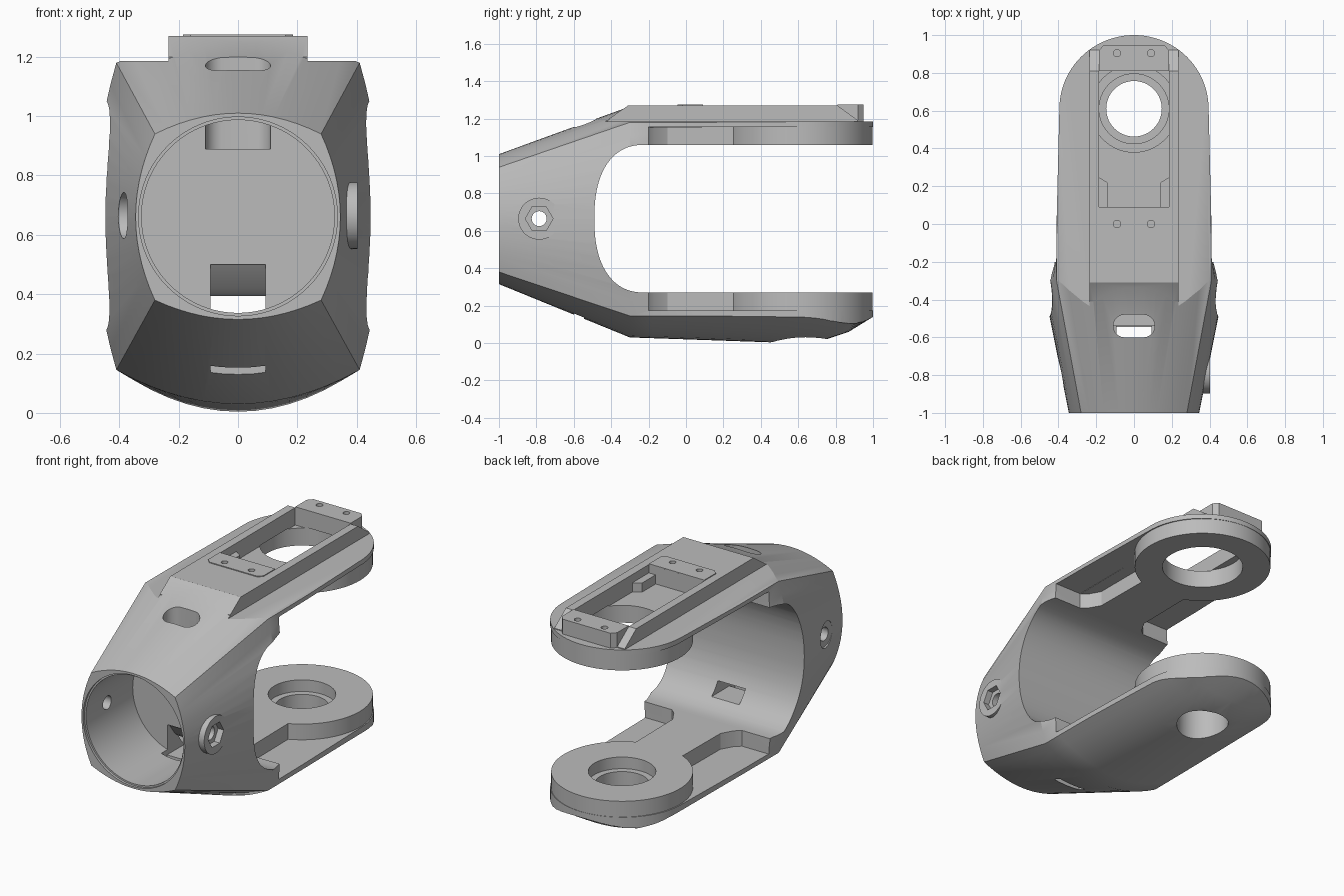
import bpy, bmesh, math
from math import sin, cos, pi

if "Cube" in bpy.data.objects:
    bpy.data.objects.remove(bpy.data.objects["Cube"])

grey = bpy.data.materials.new("light_grey")
grey.use_nodes = True
grey.diffuse_color = (0.5, 0.5, 0.5, 1)
grey.node_tree.nodes["Principled BSDF"].inputs["Base Color"].default_value = (0.5, 0.5, 0.5, 1)


def loft(name, rings):
    """Closed solid through matching rings of points."""
    bm = bmesh.new()
    loops = [[bm.verts.new(p) for p in ring] for ring in rings]
    n = len(loops[0])
    for a, b in zip(loops, loops[1:]):
        for i in range(n):
            bm.faces.new((a[i], a[(i + 1) % n], b[(i + 1) % n], b[i]))
    bm.faces.new(loops[0][::-1])
    bm.faces.new(loops[-1])
    bmesh.ops.recalc_face_normals(bm, faces=bm.faces)
    mesh = bpy.data.meshes.new(name)
    bm.to_mesh(mesh)
    bm.free()
    mesh.materials.append(grey)
    ob = bpy.data.objects.new(name, mesh)
    bpy.context.collection.objects.link(ob)
    return ob


def prism(name, outline, axis, lo, hi):
    """Extrude a 2D outline along an axis: x takes (y, z), y takes (x, z), z takes (x, y)."""
    def put(p, t):
        q = list(p)
        q.insert("xyz".index(axis), t)
        return q
    return loft(name, [[put(p, t) for p in outline] for t in (lo, hi)])


def box(name, x0, x1, y0, y1, z0, z1):
    return prism(name, [(x0, y0), (x1, y0), (x1, y1), (x0, y1)], "z", z0, z1)


def circle(cx, cy, r, n=64):
    return [(cx + r * cos(2 * pi * i / n), cy + r * sin(2 * pi * i / n)) for i in range(n)]


def combine(target, tool, how):
    mod = target.modifiers.new(how, "BOOLEAN")
    mod.operation, mod.object, mod.solver = how, tool, "EXACT"
    bpy.context.view_layer.objects.active = target
    bpy.ops.object.modifier_apply(modifier=mod.name)
    bpy.data.objects.remove(tool)


MID = 0.662     # bore axis height
EYE = 0.61      # pivot eye position
SEG = 14


# Cross-section with four bowed sides meeting at corners
def section(y, cx, lo, hi, side, bottom, top):
    pts = []
    ts = [-1 + 2 * i / SEG for i in range(SEG)]
    for t in ts:
        pts.append((cx * t, y, lo + (bottom - lo) * (1 - t * t)))
    for t in ts:
        pts.append((cx + (side - cx) * (1 - t * t), y, (lo + hi) / 2 + t * (hi - lo) / 2))
    for t in ts:
        pts.append((-cx * t, y, hi + (top - hi) * (1 - t * t)))
    for t in ts:
        pts.append((-cx - (side - cx) * (1 - t * t), y, (lo + hi) / 2 - t * (hi - lo) / 2))
    return pts


body = loft("yoke_body", [
    section(-1, 0.28, 0.38, 0.94, 0.345, 0.315, 1.01),
    section(-0.3, 0.41, 0.145, 1.18, 0.485, 0.03, 1.265),
    section(-0.18, 0.41, 0.145, 1.18, 0.42, 0.026, 1.265),
    section(0.45, 0.405, 0.145, 1.18, 0.41, 0.004, 1.265),
    section(0.75, 0.405, 0.145, 1.18, 0.41, 0.02, 1.265),
    section(0.87, 0.405, 0.145, 1.18, 0.41, 0.06, 1.265),
    section(1.0, 0.405, 0.145, 1.18, 0.41, 0.14, 1.265)])

# Rounded arm ends in plan
arc = [(0.395 * cos(pi * i / 48), EYE + 0.39 * sin(pi * i / 48)) for i in range(49)]
plan = [(0.6, -1.1), (0.6, -0.22), (0.415, -0.2)] + arc + [(-0.415, -0.2), (-0.6, -0.22), (-0.6, -1.1)]
combine(body, prism("plan_shape", plan, "z", -0.2, 1.6), "INTERSECT")

# Open mouth between the arms, with a rounded back wall
mouth = []
for i in range(41):
    a = pi / 2 + pi * i / 40
    c, s = cos(a), sin(a)
    mouth.append((-0.22 - 0.27 * abs(c) ** 0.85,
                  0.665 + 0.395 * math.copysign(abs(s) ** 0.85, s)))
mouth += [(1.2, 0.27), (1.2, 1.06)]
combine(body, prism("mouth_cut", mouth, "x", -1, 1), "DIFFERENCE")
combine(body, box("arm_relief", -1, 1, -0.2, 1.2, 0.175, 1.155), "DIFFERENCE")

# Flat shoulders beside the raised rail frame
for s in (-1, 1):
    combine(body, box("shoulder_cut", min(s * 0.235, s * 0.7), max(s * 0.235, s * 0.7),
                      -0.6, 1.2, 1.185, 1.5), "DIFFERENCE")
combine(body, box("rear_top_cut", -0.5, 0.5, 0.83, 1.2, 1.185, 1.5), "DIFFERENCE")

# Rail frame
rail = [(-0.42, 1.15), (-0.41, 1.2), (-0.31, 1.27), (0.81, 1.27), (0.92, 1.19), (0.92, 1.16)]
combine(body, prism("rail_frame", rail, "x", -0.235, 0.235), "UNION")

# Pivot eyes and the necks that join them to the back wall
for z0, z1 in ((0.16, 0.27), (1.06, 1.17)):
    combine(body, prism("pivot_eye", circle(0, EYE, 0.388, 96), "z", z0, z1), "UNION")
    neck = [(-0.28, -0.24), (0.28, -0.24), (0.2, -0.17), (0.16, -0.1), (0.155, 0.35),
            (-0.155, 0.35), (-0.16, -0.1), (-0.2, -0.17)]
    combine(body, prism("neck", neck, "z", z0, z1), "UNION")

# Side boss for the clamp bolt
BOLT = (-0.785, 0.665)
combine(body, prism("bolt_boss", circle(*BOLT, 0.112, 48), "x", 0.34, 0.402), "UNION")

# Mounting pads at both ends of the window
pad_rear = [(-0.185, 0.81), (0.185, 0.81), (0.185, 0.92), (0.16, 0.948), (-0.16, 0.948), (-0.185, 0.92)]
pad_front = [(-0.185, 0.09), (-0.185, -0.02), (-0.16, -0.045), (0.16, -0.045), (0.185, -0.02), (0.185, 0.09)]
combine(body, prism("rear_pad", pad_rear, "z", 1.17, 1.275), "UNION")
combine(body, prism("front_pad", pad_front, "z", 1.2, 1.275), "UNION")

# Window and its pivot holes
combine(body, box("window", -0.185, 0.185, 0.0901, 0.81, 1.165, 1.5), "DIFFERENCE")
combine(body, prism("upper_eye_hole", circle(0, EYE, 0.23), "z", 0.9, 1.17), "DIFFERENCE")
combine(body, prism("lower_eye_hole", circle(0, EYE, 0.147), "z", -0.2, 0.4), "DIFFERENCE")
combine(body, prism("lower_eye_step", circle(0, EYE, 0.185), "z", 0.2, 0.4), "DIFFERENCE")
for x in (-0.09, 0.09):
    for y in (0.0, 0.905):
        combine(body, prism("screw_hole", circle(x, y, 0.019, 20), "z", 1.2, 1.4), "DIFFERENCE")

# Corner gussets inside the window
for s in (-1, 1):
    g = [(s * 0.19, 0.08), (s * 0.14, 0.08), (s * 0.14, 0.22), (s * 0.19, 0.25)]
    combine(body, prism("gusset", g, "z", 1.16, 1.22), "UNION")

# Socket bore with a slightly wider lip
combine(body, prism("bore", circle(0, MID, 0.325, 96), "y", -1.2, -0.54), "DIFFERENCE")
combine(body, prism("bore_lip", circle(0, MID, 0.335, 96), "y", -1.2, -0.985), "DIFFERENCE")

# Cable slot in the top, slanted channel and drain at the bottom
slot = [(math.copysign(0.05, cos(a)) + 0.06 * cos(a), -0.54 + 0.06 * sin(a))
        for a in [2 * pi * (i + 0.5) / 32 for i in range(32)]]
combine(body, prism("cable_slot", slot, "z", 0.89, 1.5), "DIFFERENCE")
channel = [(-0.57, 0.32), (-0.57, 0.5), (-0.53, 0.5), (-0.47, 0.42), (-0.40, 0.367), (-0.2, 0.36), (-0.2, 0.32)]
combine(body, prism("cable_channel", channel, "x", -0.092, 0.092), "DIFFERENCE")
combine(body, box("drain", -0.092, 0.092, -0.6, -0.545, -0.1, 0.4), "DIFFERENCE")

# Clamp bolt hole, hex pocket on one side and counterbore on the other
combine(body, prism("bolt_hole", circle(*BOLT, 0.04, 32), "x", -0.7, 0.7), "DIFFERENCE")
combine(body, prism("hex_pocket", circle(*BOLT, 0.074, 6), "x", 0.365, 0.7), "DIFFERENCE")
combine(body, prism("counterbore", circle(*BOLT, 0.078, 40), "x", -0.7, -0.372), "DIFFERENCE")

bpy.ops.object.select_all(action="DESELECT")
body.select_set(True)
bpy.context.view_layer.objects.active = body
bpy.ops.object.shade_smooth_by_angle(angle=math.radians(25))
